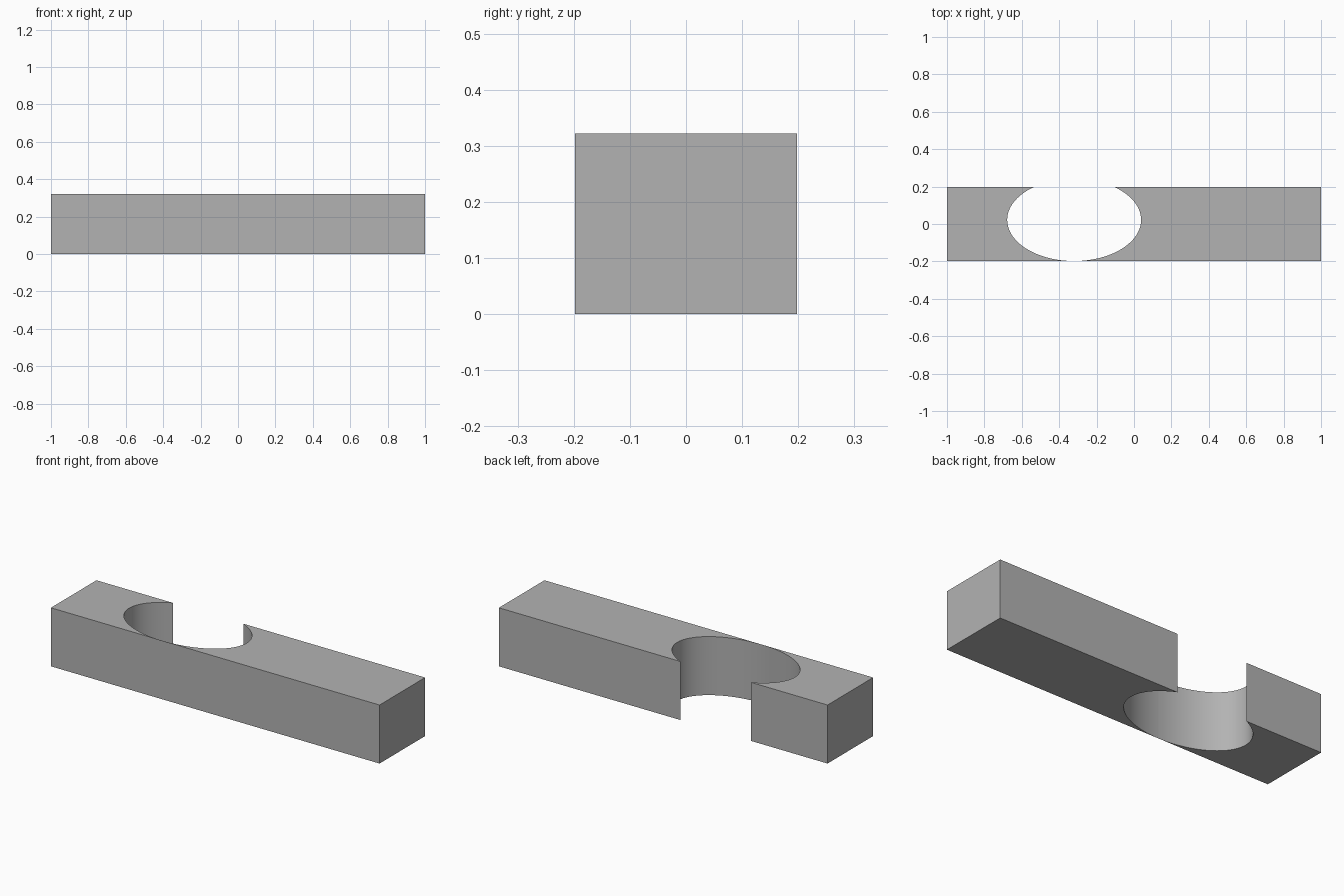
import bpy, bmesh, math

cube = bpy.data.objects.get("Cube")
if cube:
    bpy.data.objects.remove(cube, do_unlink=True)

HALF_DEPTH, HEIGHT = 0.198, 0.322
CX, CY = -0.32, 0.022          # centre of the oval cut
RX, RY = 0.358, 0.22           # its radii

grey = bpy.data.materials.new("plain grey")
grey.use_nodes = True
colour = (0.45, 0.45, 0.45, 1)
grey.diffuse_color = colour
grey.node_tree.nodes["Principled BSDF"].inputs["Base Color"].default_value = colour


def block(name, side, steps=40):
    """One end of the bar, from its end face to the oval cut."""
    start = -math.pi / 2
    stop = math.asin((HALF_DEPTH - CY) / RY)
    outline = [(side, HALF_DEPTH), (side, -HALF_DEPTH)]
    for i in range(steps + 1):
        a = start + (stop - start) * i / steps
        outline.append((CX + side * RX * math.cos(a), CY + RY * math.sin(a)))

    bm = bmesh.new()
    base = bm.faces.new([bm.verts.new((x, y, 0)) for x, y in outline])
    top = bmesh.ops.extrude_face_region(bm, geom=[base], use_keep_orig=True)
    verts = [v for v in top["geom"] if isinstance(v, bmesh.types.BMVert)]
    bmesh.ops.translate(bm, verts=verts, vec=(0, 0, HEIGHT))
    bmesh.ops.recalc_face_normals(bm, faces=bm.faces)
    mesh = bpy.data.meshes.new(name)
    bm.to_mesh(mesh)
    bm.free()

    mesh.materials.append(grey)
    obj = bpy.data.objects.new(name, mesh)
    bpy.context.collection.objects.link(obj)
    bpy.ops.object.select_all(action="DESELECT")
    obj.select_set(True)
    bpy.context.view_layer.objects.active = obj
    bpy.ops.object.shade_smooth_by_angle(angle=math.radians(30))


# The two ends meet along one edge at the front of the cut
block("long_bar_end", 1)
block("short_bar_end", -1)
